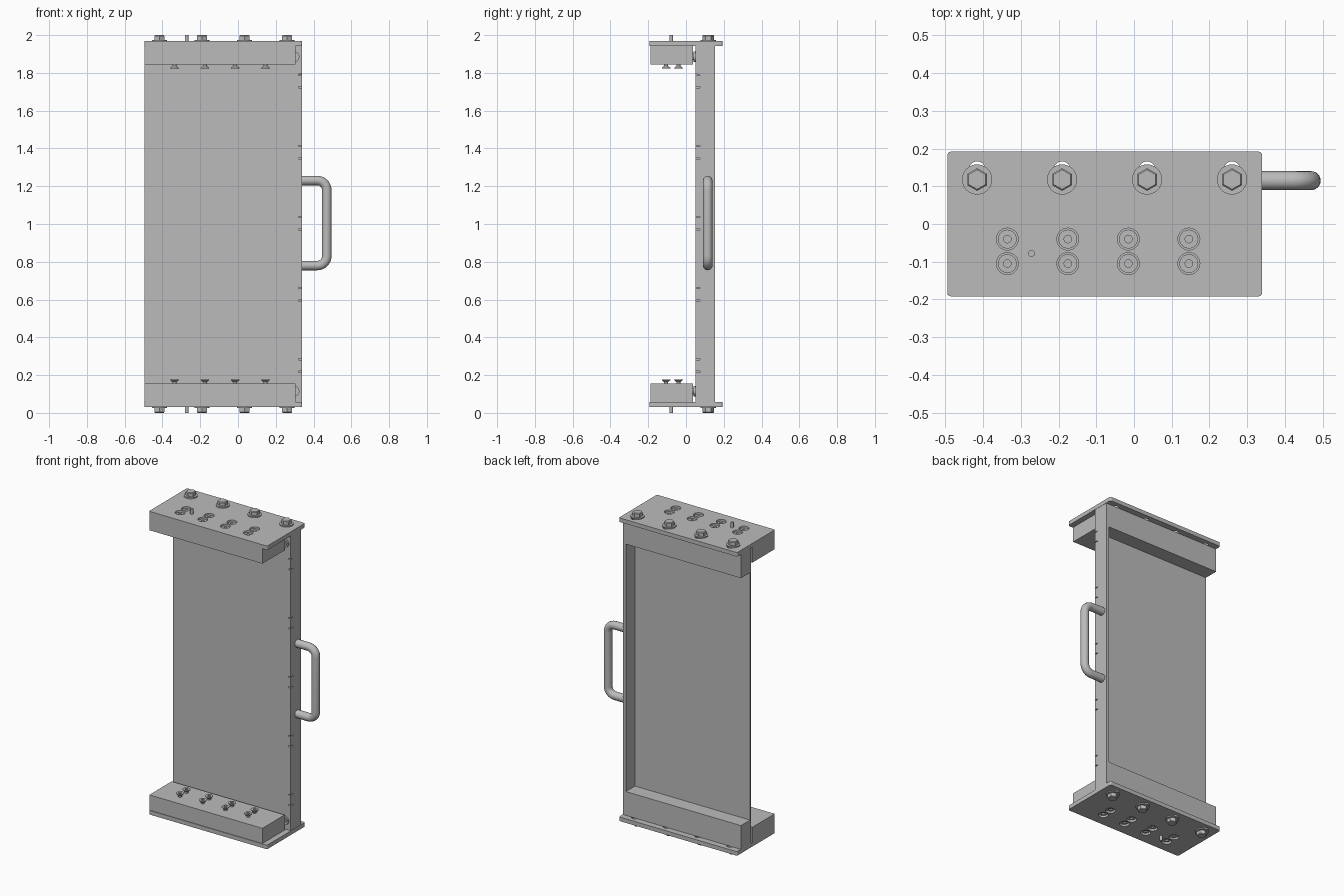
import bpy, bmesh, math
from mathutils import Vector, Matrix

cube = bpy.data.objects.get("Cube")
if cube:
    bpy.data.objects.remove(cube, do_unlink=True)

steel = bpy.data.materials.new("grey_steel")
steel.use_nodes = True
GREY = (0.5, 0.5, 0.5, 1)
steel.diffuse_color = GREY
steel.node_tree.nodes["Principled BSDF"].inputs["Base Color"].default_value = GREY


def add_box(bm, lo, hi):
    lo, hi = Vector(lo), Vector(hi)
    size = Matrix.Diagonal((*(hi - lo), 1))
    return bmesh.ops.create_cube(bm, size=1, matrix=Matrix.Translation((lo + hi) / 2) @ size)["verts"]


def add_lathe(bm, profile, x, y, sides=32, side=1):
    """Turn (radius, height) points round a vertical axis; side -1 mirrors to the lower end."""
    rings = []
    for r, z in profile:
        ring = []
        for i in range(sides):
            a = math.tau * i / sides + math.pi / 2
            ring.append(bm.verts.new((x + r * math.cos(a), y + r * math.sin(a), 1 + side * (z - 1))))
        rings.append(ring)
    for a, b in zip(rings, rings[1:]):
        for i in range(sides):
            j = (i + 1) % sides
            bm.faces.new((a[i], a[j], b[j], b[i]))
    bm.faces.new(rings[0])
    bm.faces.new(rings[-1])


def finish(name, bm, smooth=False):
    bmesh.ops.recalc_face_normals(bm, faces=bm.faces)
    mesh = bpy.data.meshes.new(name)
    bm.to_mesh(mesh)
    bm.free()
    mesh.materials.append(steel)
    ob = bpy.data.objects.new(name, mesh)
    bpy.context.collection.objects.link(ob)
    if smooth:
        bpy.ops.object.select_all(action="DESELECT")
        ob.select_set(True)
        bpy.context.view_layer.objects.active = ob
        bpy.ops.object.shade_smooth_by_angle(angle=math.radians(35))
    return ob


def box(name, lo, hi):
    bm = bmesh.new()
    add_box(bm, lo, hi)
    return finish(name, bm)


def cut(ob, cutter):
    mod = ob.modifiers.new("cut", "BOOLEAN")
    mod.operation, mod.object, mod.solver = "DIFFERENCE", cutter, "EXACT"
    deps = bpy.context.evaluated_depsgraph_get()
    mesh = bpy.data.meshes.new_from_object(ob.evaluated_get(deps))
    ob.modifiers.clear()
    ob.data = mesh
    bpy.data.objects.remove(cutter, do_unlink=True)


X0, X1 = -0.495, 0.338
Y0, Y1 = 0.049, 0.153
BOLT_X = [-0.416 + 0.2253 * i for i in range(4)]
SCREWS = [(-0.336 + 0.1605 * i, y) for i in range(4) for y in (-0.105, -0.04)]
BOLT_Y = 0.118
PIN = (-0.272, -0.078)

# Both ends: cover plate, clamp block, rail and fasteners
for side, end in ((1, "top"), (-1, "bottom")):
    def span(a, b):
        return sorted((1 + side * (a - 1), 1 + side * (b - 1)))

    # Cover plate with rounded corners
    lo, hi = span(1.942, 1.968)
    bm = bmesh.new()
    add_box(bm, (X0, -0.192, lo), (X1 + 0.002, 0.192, hi))
    upright = [e for e in bm.edges if abs(e.verts[0].co.z - e.verts[1].co.z) > 0.01]
    bmesh.ops.bevel(bm, geom=upright, offset=0.01, segments=3, profile=0.5, affect="EDGES")
    plate = finish(end + "_plate", bm)

    bm = bmesh.new()
    for x, y in SCREWS:
        add_lathe(bm, [(0.029, 1.9), (0.029, 2.0)], x, y, side=side)
    for x in BOLT_X:
        add_lathe(bm, [(0.022, 1.9), (0.022, 2.0)], x, BOLT_Y + 0.026, side=side)
    cut(plate, finish("plate_cutter", bm))

    # Clamp block and rear rail
    lo, hi = span(1.845, 1.942)
    box(end + "_clamp_block", (X0, -0.188, lo), (0.304, 0.037, hi))
    lo, hi = span(1.79, 1.942)
    box(end + "_rail", (X0, Y0 + 0.012, lo), (X1, Y1, hi))

    # Hex bolts on washers
    bm = bmesh.new()
    for x in BOLT_X:
        add_lathe(bm, [(0.04, 1.968), (0.04, 1.975)], x, BOLT_Y, side=side)
        add_lathe(bm, [(0.03, 1.975), (0.03, 1.996), (0.026, 2.0)], x, BOLT_Y, 6, side)
    finish(end + "_hex_bolts", bm, True)

    # Recessed screw heads, and flared heads on the inner side of the block
    bm = bmesh.new()
    for x, y in SCREWS:
        add_lathe(bm, [(0.025, 1.94), (0.025, 1.958), (0.01, 1.958), (0.01, 1.95)], x, y, 24, side)
        add_lathe(bm, [(0.011, 1.85), (0.011, 1.837), (0.023, 1.826), (0.023, 1.822),
                       (0.01, 1.822), (0.01, 1.829)], x, y, 24, side)
    finish(end + "_screws", bm, True)

    # Locating pin
    bm = bmesh.new()
    add_lathe(bm, [(0.009, 1.94), (0.009, 2.0)], *PIN, 20, side)
    finish(end + "_locating_pin", bm, True)

    # Round button between block and panel
    bm = bmesh.new()
    for r, y0 in ((0.028, 0.04), (0.018, 0.036)):
        m = Matrix.Translation((0.297, (y0 + Y0) / 2, 1 + side * 0.885)) @ Matrix.Rotation(math.pi / 2, 4, "X")
        bmesh.ops.create_cone(bm, cap_ends=True, segments=28, radius1=r, radius2=r,
                              depth=Y0 - y0 + 0.002, matrix=m)
    finish(end + "_button", bm, True)

# Front sheet and side flange, both slotted along the shared edge
sheet = box("front_panel", (X0, Y0, 0.058), (X1, Y0 + 0.012, 1.942))
flange = box("side_flange", (X1 - 0.02, Y0 + 0.012, 0.21), (X1, Y1, 1.79))
for part in (sheet, flange):
    bm = bmesh.new()
    for i in range(5):
        for dz in (-0.033, 0.033):
            z = 1.004 + (i - 2) * 0.3765 + dz
            add_box(bm, (X1 - 0.017, Y0 - 0.02, z - 0.003), (X1 + 0.02, Y0 + 0.025, z + 0.003))
    cut(part, finish("slot_cutter", bm))

# Bent round handle
R, BEND = 0.025, 0.05
XH, ZL, ZH = 0.495 - R, 0.78, 1.23
path = [(X1 - 0.01, ZL)]
for cz, start in ((ZL + BEND, -90), (ZH - BEND, 0)):
    for k in range(9):
        a = math.radians(start + 90 * k / 8)
        path.append((XH - BEND + BEND * math.cos(a), cz + BEND * math.sin(a)))
path.append((X1 - 0.01, ZH))
bm = bmesh.new()
rings = []
for i, (x, z) in enumerate(path):
    a, b = path[max(i - 1, 0)], path[min(i + 1, len(path) - 1)]
    t = Vector((b[0] - a[0], 0, b[1] - a[1])).normalized()
    n = Vector((t.z, 0, -t.x))
    ring = []
    for k in range(24):
        w = math.tau * k / 24
        ring.append(bm.verts.new(Vector((x, 0.115, z)) + R * (n * math.cos(w) + Vector((0, 1, 0)) * math.sin(w))))
    rings.append(ring)
for a, b in zip(rings, rings[1:]):
    for k in range(24):
        j = (k + 1) % 24
        bm.faces.new((a[k], a[j], b[j], b[k]))
bm.faces.new(rings[0])
bm.faces.new(rings[-1])
finish("handle", bm, True)
